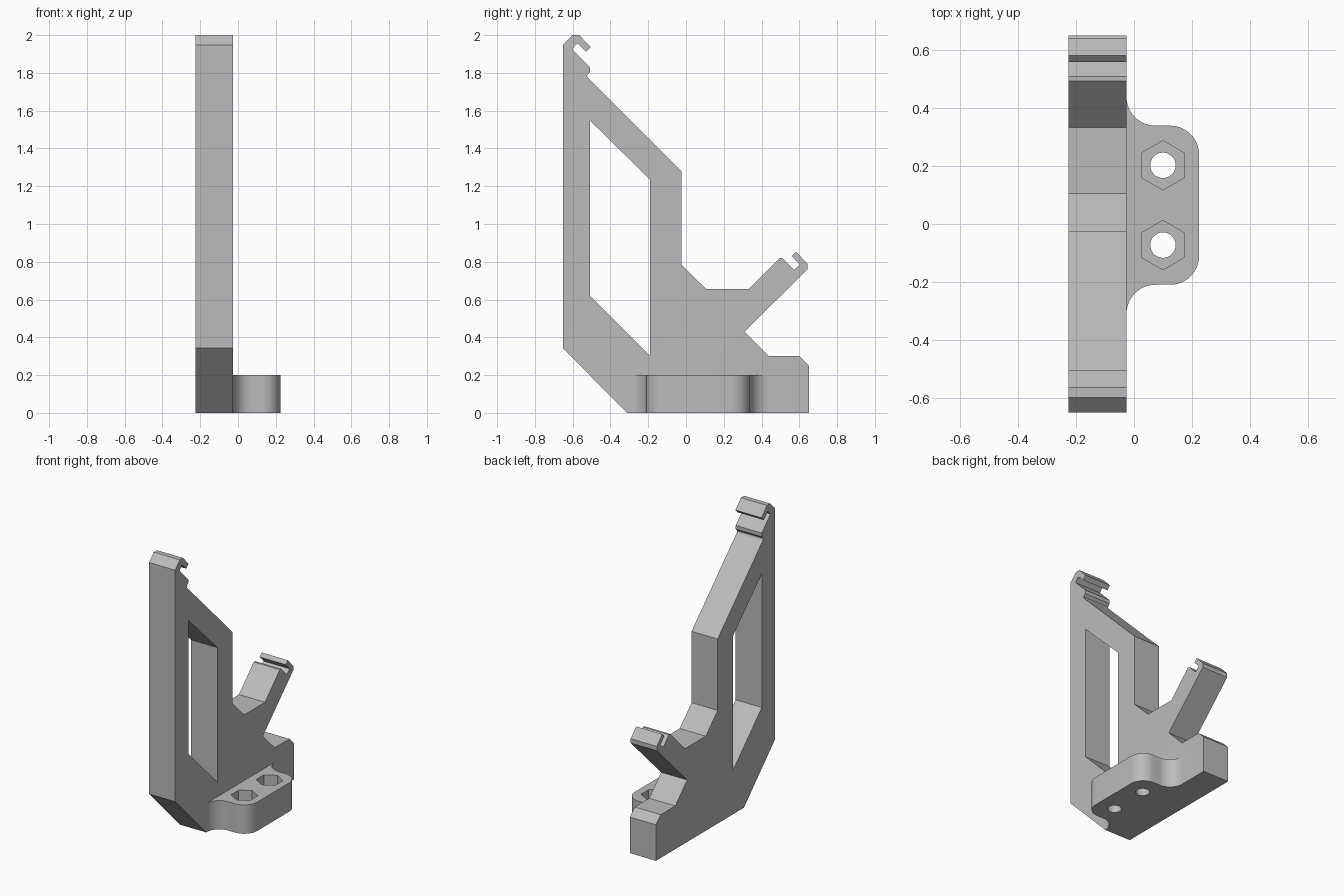
import bpy, bmesh
from math import sin, cos, pi
from mathutils import Vector

cube = bpy.data.objects.get("Cube")
if cube:
    bpy.data.objects.remove(cube, do_unlink=True)

grey = bpy.data.materials.new("light grey plastic")
grey.use_nodes = True
colour = (0.5, 0.5, 0.5, 1)
grey.diffuse_color = colour
grey.node_tree.nodes["Principled BSDF"].inputs["Base Color"].default_value = colour


def prism(name, points, offset):
    """Extrude a closed loop of 3D points by an offset vector."""
    bm = bmesh.new()
    face = bm.faces.new([bm.verts.new(p) for p in points])
    new = bmesh.ops.extrude_face_region(bm, geom=[face])["geom"]
    bmesh.ops.translate(bm, vec=offset,
                        verts=[v for v in new if isinstance(v, bmesh.types.BMVert)])
    bmesh.ops.recalc_face_normals(bm, faces=bm.faces)
    mesh = bpy.data.meshes.new(name)
    bm.to_mesh(mesh)
    bm.free()
    mesh.materials.append(grey)
    obj = bpy.data.objects.new(name, mesh)
    bpy.context.collection.objects.link(obj)
    return obj


def side_plate(name, profile, x0, x1):
    return prism(name, [(x0, y, z) for y, z in profile], Vector((x1 - x0, 0, 0)))


def flat_plate(name, outline, z0, z1):
    return prism(name, [(x, y, z0) for x, y in outline], Vector((0, 0, z1 - z0)))


def arc(cx, cy, r, start, end, n=12):
    return [(cx + r * cos(a), cy + r * sin(a))
            for a in (start + (end - start) * i / n for i in range(n + 1))]


def combine(obj, other, operation):
    mod = obj.modifiers.new(operation.title(), "BOOLEAN")
    mod.operation, mod.solver, mod.object = operation, "EXACT", other
    bpy.context.view_layer.objects.active = obj
    bpy.ops.object.modifier_apply(modifier=mod.name)
    bpy.data.objects.remove(other, do_unlink=True)


LEFT, RIGHT = 0.226, 0.026      # plate faces on the -x side

# Upright plate with a snap clip on the mast and on the arm
foot = [(-0.312, 0), (0.652, 0), (0.652, 0.25), (0.6, 0.3), (0.44, 0.3), (0.31, 0.43)]
arm_clip = [(0.643, 0.76), (0.643, 0.79), (0.583, 0.852), (0.56, 0.83), (0.603, 0.785),
            (0.572, 0.757), (0.51, 0.82), (0.495, 0.82)]
inner_edge = [(0.333, 0.656), (0.106, 0.656), (-0.024, 0.785), (-0.024, 1.28)]
mast_clip = [(-0.52, 1.775), (-0.524, 1.787), (-0.508, 1.805), (-0.508, 1.83),
             (-0.603, 1.926), (-0.575, 1.957), (-0.53, 1.912), (-0.505, 1.937),
             (-0.565, 2), (-0.6, 2), (-0.652, 1.948), (-0.652, 0.343)]
bracket = side_plate("bracket", foot + arm_clip + inner_edge + mast_clip, -LEFT, -RIGHT)

# Slanted window through the mast
window = [(-0.508, 1.547), (-0.19, 1.235), (-0.19, 0.303), (-0.508, 0.62)]
combine(bracket, side_plate("window_cutter", window, -0.4, 0.1), "DIFFERENCE")

# Mounting flange: concave fillets into the plate, rounded outer corners
r = 0.1
low, high, outer = -0.21, 0.34, 0.225
outline = ([(-0.12, low - r)]
           + arc(r - RIGHT, low - r, r, pi, pi / 2)
           + arc(outer - r, low + r, r, -pi / 2, 0)
           + arc(outer - r, high - r, r, 0, pi / 2)
           + arc(r - RIGHT, high + r, r, -pi / 2, -pi)
           + [(-0.12, high + r)])
combine(bracket, flat_plate("flange", outline, 0, 0.2), "UNION")

# Bolt holes with hexagonal nut pockets
for y in (0.203, -0.073):
    hole = arc(0.1, y, 0.044, 0, 2 * pi, 32)[:-1]
    nut = arc(0.1, y, 0.085, pi / 6, pi / 6 + 2 * pi, 6)[:-1]
    combine(bracket, flat_plate("hole_cutter", hole, -0.1, 0.3), "DIFFERENCE")
    combine(bracket, flat_plate("nut_cutter", nut, 0.1, 0.3), "DIFFERENCE")

# Smooth the rounded walls, keep the edges crisp
bpy.ops.object.select_all(action="DESELECT")
bracket.select_set(True)
bpy.context.view_layer.objects.active = bracket
bpy.ops.object.shade_smooth_by_angle(angle=pi / 8)
